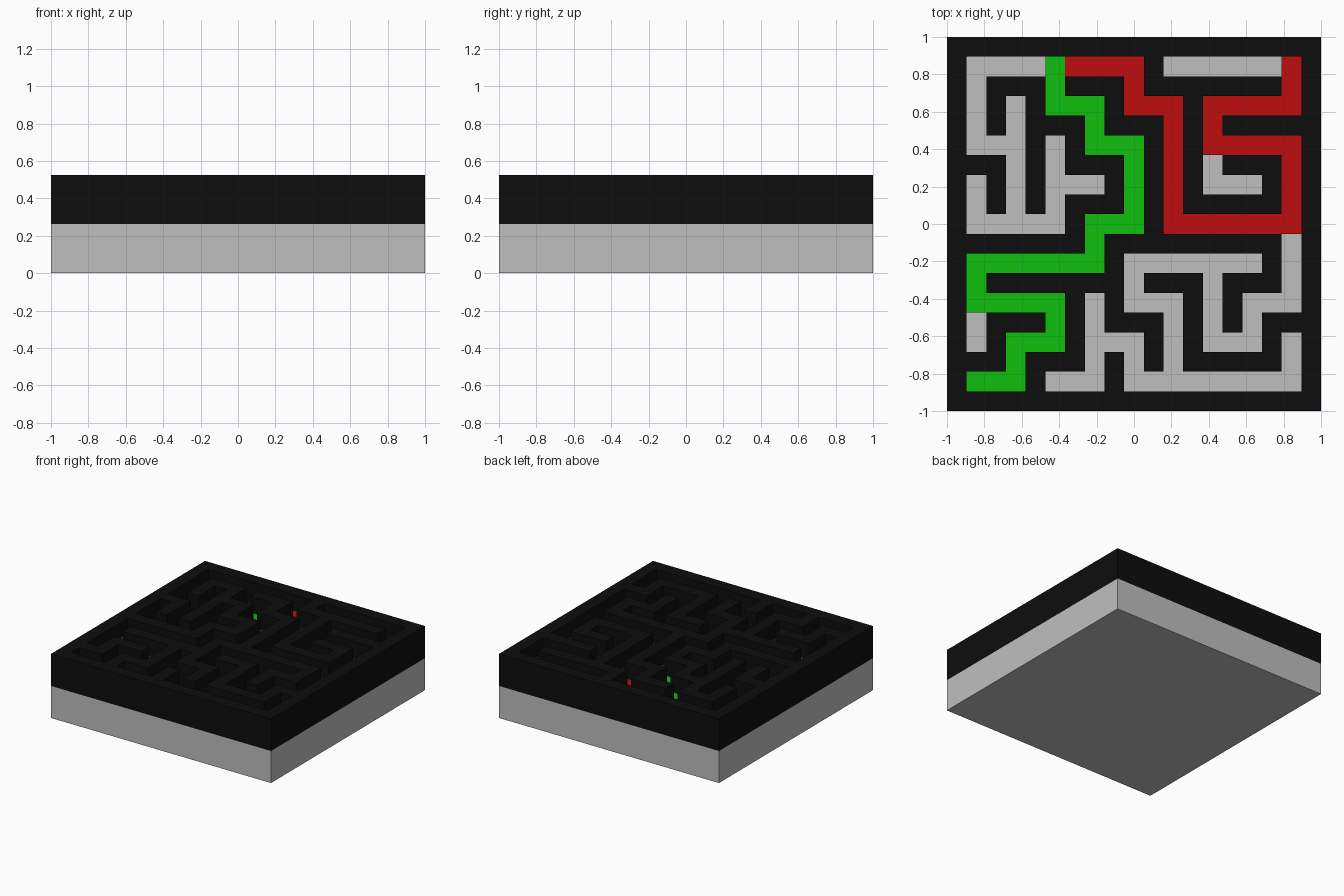
import bpy, bmesh

if "Cube" in bpy.data.objects:
    bpy.data.objects.remove(bpy.data.objects["Cube"])

N = 19                 # cells per side
C = 2 / N              # cell size
BASE_H = 2.5 * C       # slab height
WALL_H = 2.5 * C       # wall height above the slab
TILE_H = 1.25 * C      # height of the coloured route tiles


def material(name, rgb):
    m = bpy.data.materials.new(name)
    m.diffuse_color = (*rgb, 1)
    m.use_nodes = True
    m.node_tree.nodes["Principled BSDF"].inputs["Base Color"].default_value = m.diffuse_color
    return m


grey = material("light_grey", (0.52, 0.52, 0.52))
black = material("black", (0.004, 0.004, 0.004))
green = material("green", (0.004, 0.52, 0.004))
red = material("red", (0.52, 0.004, 0.004))


def trace(*points):
    """Cells (column, row from the back) along an axis-aligned polyline."""
    cells = {points[0]}
    for (c0, r0), (c1, r1) in zip(points, points[1:]):
        for c in range(min(c0, c1), max(c0, c1) + 1):
            for r in range(min(r0, r1), max(r0, r1) + 1):
                cells.add((c, r))
    return cells


def extrude_cells(name, cells, z, height, mat):
    """Solid made of the given grid cells, with flat regions merged."""
    bm = bmesh.new()
    corners = {}

    def corner(c, r):
        if (c, r) not in corners:
            corners[c, r] = bm.verts.new((-1 + c * C, 1 - r * C, z))
        return corners[c, r]

    for c, r in sorted(cells):
        bm.faces.new([corner(c, r), corner(c, r + 1),
                      corner(c + 1, r + 1), corner(c + 1, r)])
    ext = bmesh.ops.extrude_face_region(bm, geom=bm.faces[:], use_keep_orig=True)
    top = [v for v in ext["geom"] if isinstance(v, bmesh.types.BMVert)]
    bmesh.ops.translate(bm, verts=top, vec=(0, 0, height))
    bmesh.ops.recalc_face_normals(bm, faces=bm.faces[:])
    mesh = bpy.data.meshes.new(name)
    bm.to_mesh(mesh)
    bm.free()
    mesh.materials.append(mat)
    ob = bpy.data.objects.new(name, mesh)
    bpy.context.collection.objects.link(ob)
    return ob


# Coloured routes
green_cells = trace((5, 1), (5, 3), (7, 3), (7, 5), (9, 5), (9, 9), (7, 9), (7, 11),
                    (1, 11), (1, 13), (5, 13), (5, 15), (3, 15), (3, 17), (1, 17))
red_cells = trace((6, 1), (9, 1), (9, 3), (11, 3), (11, 9), (17, 9), (17, 5),
                  (13, 5), (13, 3), (17, 3), (17, 1))

# Dead-end corridors, open down to the slab
corridors = set().union(
    trace((4, 1), (1, 1), (1, 5), (3, 5)),
    trace((3, 3), (3, 9)),
    trace((1, 7), (1, 9), (5, 9), (5, 5)),
    trace((5, 7), (7, 7)),
    trace((11, 1), (16, 1)),
    trace((13, 6), (13, 7), (15, 7)),
    trace((17, 10), (17, 13), (15, 13), (15, 15), (13, 15), (13, 11)),
    trace((15, 11), (9, 11), (9, 13), (11, 13), (11, 17)),
    trace((17, 15), (17, 17), (9, 17), (9, 15), (7, 15)),
    trace((7, 13), (7, 17), (5, 17)),
    trace((1, 14), (1, 15)))

# Maze walls fill every other cell
wall_cells = {(c, r) for c in range(N) for r in range(N)}
wall_cells -= green_cells | red_cells | corridors

# Base slab
bpy.ops.mesh.primitive_cube_add(size=1, location=(0, 0, BASE_H / 2))
base = bpy.context.object
base.name = "base_slab"
base.scale = (2, 2, BASE_H)
base.data.materials.append(grey)

extrude_cells("maze_walls", wall_cells, BASE_H, WALL_H, black)
extrude_cells("green_route", green_cells, BASE_H, TILE_H, green)
extrude_cells("red_route", red_cells, BASE_H, TILE_H, red)
